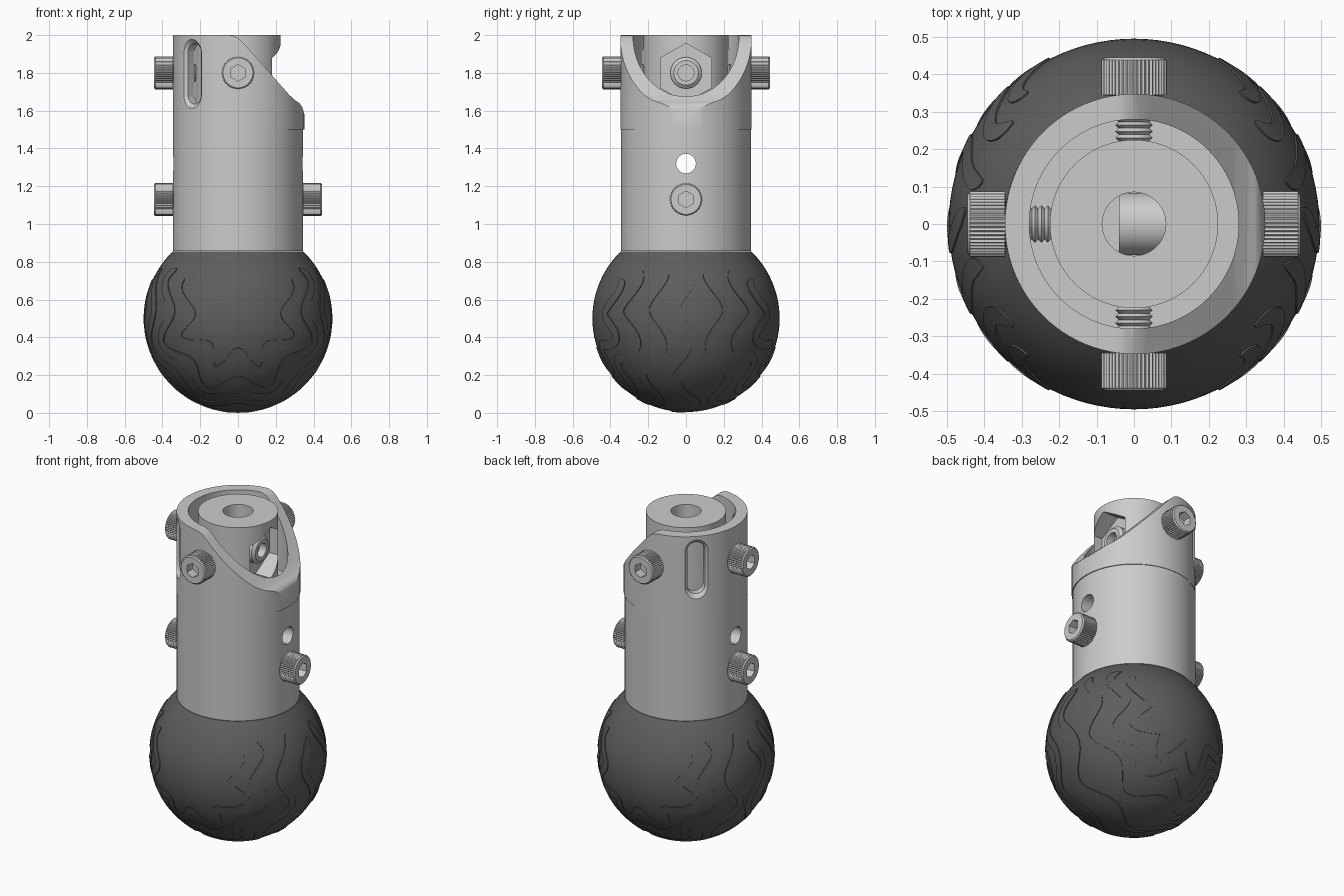
import bpy, bmesh
from math import sin, cos, pi, radians, sqrt
from mathutils import Vector, Matrix

if "Cube" in bpy.data.objects:
    bpy.data.objects.remove(bpy.data.objects["Cube"])


def material(name, value):
    m = bpy.data.materials.new(name)
    m.use_nodes = True
    colour = (value, value, value, 1)
    m.diffuse_color = colour
    m.node_tree.nodes["Principled BSDF"].inputs["Base Color"].default_value = colour
    return m


LIGHT = material("light grey metal", 0.6)
DARK = material("dark grey rubber", 0.11)


def loft(name, rings, mat=LIGHT, place=Matrix()):
    """Skin a list of equal point rings and cap both ends."""
    bm = bmesh.new()
    loops = [[bm.verts.new(p) for p in ring] for ring in rings]
    n = len(loops[0])
    for a, b in zip(loops, loops[1:]):
        for i in range(n):
            j = (i + 1) % n
            bm.faces.new((a[i], a[j], b[j], b[i]))
    bm.faces.new(loops[0][::-1])
    bm.faces.new(loops[-1])
    bmesh.ops.recalc_face_normals(bm, faces=bm.faces)
    bmesh.ops.transform(bm, matrix=place, verts=bm.verts)
    mesh = bpy.data.meshes.new(name)
    bm.to_mesh(mesh)
    bm.free()
    mesh.materials.append(mat)
    ob = bpy.data.objects.new(name, mesh)
    bpy.context.collection.objects.link(ob)
    return ob


def select(ob):
    bpy.ops.object.select_all(action='DESELECT')
    ob.select_set(True)
    bpy.context.view_layer.objects.active = ob


def smooth(ob):
    select(ob)
    bpy.ops.object.shade_smooth_by_angle(angle=radians(30))


def cut(ob, cutter):
    mod = ob.modifiers.new("cut", 'BOOLEAN')
    mod.operation, mod.solver, mod.object = 'DIFFERENCE', 'EXACT', cutter
    select(ob)
    bpy.ops.object.modifier_apply(modifier=mod.name)
    bpy.data.objects.remove(cutter)


def circle(r, z, n=96):
    return [(r * cos(2 * pi * i / n), r * sin(2 * pi * i / n), z) for i in range(n)]


def cylinder(name, r, z0, z1, place=Matrix(), n=96):
    return loft(name, [circle(r, z0, n), circle(r, z1, n)], LIGHT, place)


def hexagon(r, z, n=96):
    pts = []
    for i in range(n):
        a = 2 * pi * i / n
        d = r * cos(pi / 6) / cos(a % (pi / 3) - pi / 6)
        pts.append((d * cos(a), d * sin(a), z))
    return pts


def gear(r, z, n=96):
    return [(x * k, y * k, z) for i, (x, y, _) in enumerate(circle(r, z, n))
            for k in [1 if i % 2 else 0.95]]


def stadium(r, half, z, n=32):
    return [(x + (half if x > 0 else -half), y, z)
            for x, y, _ in [(r * cos(2 * pi * (i + .5) / n), r * sin(2 * pi * (i + .5) / n), z)
                            for i in range(n)]]


def radial(degrees, z):
    """Local z points outward in the given heading, local x points down."""
    return (Matrix.Translation((0, 0, z)) @ Matrix.Rotation(radians(degrees), 4, 'Z')
            @ Matrix.Rotation(pi / 2, 4, 'Y'))


# Ball with a flat top hidden inside the tube
R = 0.4955
top = 2.37
ball = loft("ball", [[(x, y, z + 0.5) for x, y, z in circle(R * sin(a), -R * cos(a))]
                     for a in [0.02 + (top - 0.02) * k / 48 for k in range(49)]], DARK)
smooth(ball)


# Wavy tread ribs running under the ball from side to side
def tread_point(phi, middle, end, sway, reach):
    t = abs(phi) / reach
    lat = radians(middle + (end - middle) * t + sway * cos(7.5 * phi))
    return Vector((cos(lat) * sin(phi), -sin(lat), -cos(lat) * cos(phi)))


def tread_rib(name, *shape):
    reach, steps, rings = shape[-1], 140, []
    for k in range(steps + 1):
        phi = reach * (2 * k / steps - 1)
        p = tread_point(phi, *shape)
        along = tread_point(phi + 0.01, *shape) - tread_point(phi - 0.01, *shape)
        side = p.cross(along).normalized()
        w = 0.052 * sqrt(max(0.04, min(1, min(k, steps - k) / 3)))
        rings.append([(p + side * s).normalized() * r + Vector((0, 0, 0.5))
                      for s, r in ((-w, 0.48), (-w, 0.5), (w, 0.5), (w, 0.48))])
    smooth(loft(name, rings, DARK))


for side in (-1, 1):
    label = "front" if side == 1 else "back"
    for i, (middle, end, sway, reach) in enumerate(
            [(23, 19, 6, 2.15), (42, 36, 7, 2.25), (62, 50, 7, 2.2)]):
        tread_rib(f"{label}_tread_{i + 1}", side * middle, side * end, side * sway, reach)
tread_rib("middle_tread", 0, 0, 6, 2.0)

# Solid lower tube with a cross hole
tube = cylinder("lower_tube", 0.345, 0.857, 1.56)
cut(tube, cylinder("hole_cutter", 0.052, -0.5, 0.5, radial(0, 1.32), 48))
smooth(tube)

# Upper sleeve: open cup with a sloping mouth and two long slots
shift = Matrix.Translation((0.003, 0, 0))
sleeve = cylinder("upper_sleeve", 0.348, 1.5, 2.0, shift)
cut(sleeve, cylinder("bore_cutter", 0.28, 1.56, 2.1))
mouth = [(-0.06, 2.1), (-0.06, 2.001), (-0.03, 1.998), (0, 1.985), (0.03, 1.957),
         (0.27, 1.685), (0.3, 1.657), (0.325, 1.64), (0.34, 1.62), (0.348, 1.59),
         (0.36, 1.56), (0.5, 1.56), (0.5, 2.1)]
cut(sleeve, loft("mouth_cutter", [[(x, y, z) for x, z in mouth] for y in (-0.6, 0.6)]))
for heading in (135, 225):
    cut(sleeve, loft("slot_cutter", [stadium(r, 0.11, d) for r, d in
                     ((0.05, 0.24), (0.05, 0.325), (0.075, 0.348), (0.075, 0.42))],
                     LIGHT, radial(heading, 1.795)))
smooth(sleeve)

# Inner post with a top bore and a hexagonal side pocket
post = cylinder("inner_post", 0.225, 1.55, 2.0)
cut(post, cylinder("bore_cutter", 0.085, 1.65, 2.1))
cut(post, loft("pocket_cutter", [hexagon(0.157, 0.12, 6), hexagon(0.157, 0.4, 6)],
               LIGHT, radial(0, 1.8)))
smooth(post)

# Bolt end that sits in the pocket
smooth(loft("pocket_bolt", [circle(0.083, -0.04), circle(0.083, 0.15), circle(0.065, 0.165),
                            circle(0.042, 0.165), circle(0.042, 0.12)],
            LIGHT, radial(0, 1.8)))


# Knurled cap screws with threaded shanks and hexagonal sockets
def cap_screw(name, heading, z):
    thread = [circle(0.05 if k % 2 else 0.041, 0.222 + 0.0085 * k) for k in range(15)]
    head = [gear(0.088, 0.345), gear(0.088, 0.438), circle(0.079, 0.445),
            hexagon(0.044, 0.445), hexagon(0.044, 0.39)]
    smooth(loft(name, thread + head, LIGHT, radial(heading, z)))


for name, heading, z in (("upper_front_screw", 270, 1.8), ("upper_back_screw", 90, 1.8),
                         ("upper_right_screw", 180, 1.8), ("lower_left_screw", 0, 1.13),
                         ("lower_right_screw", 180, 1.13)):
    cap_screw(name, heading, z)
